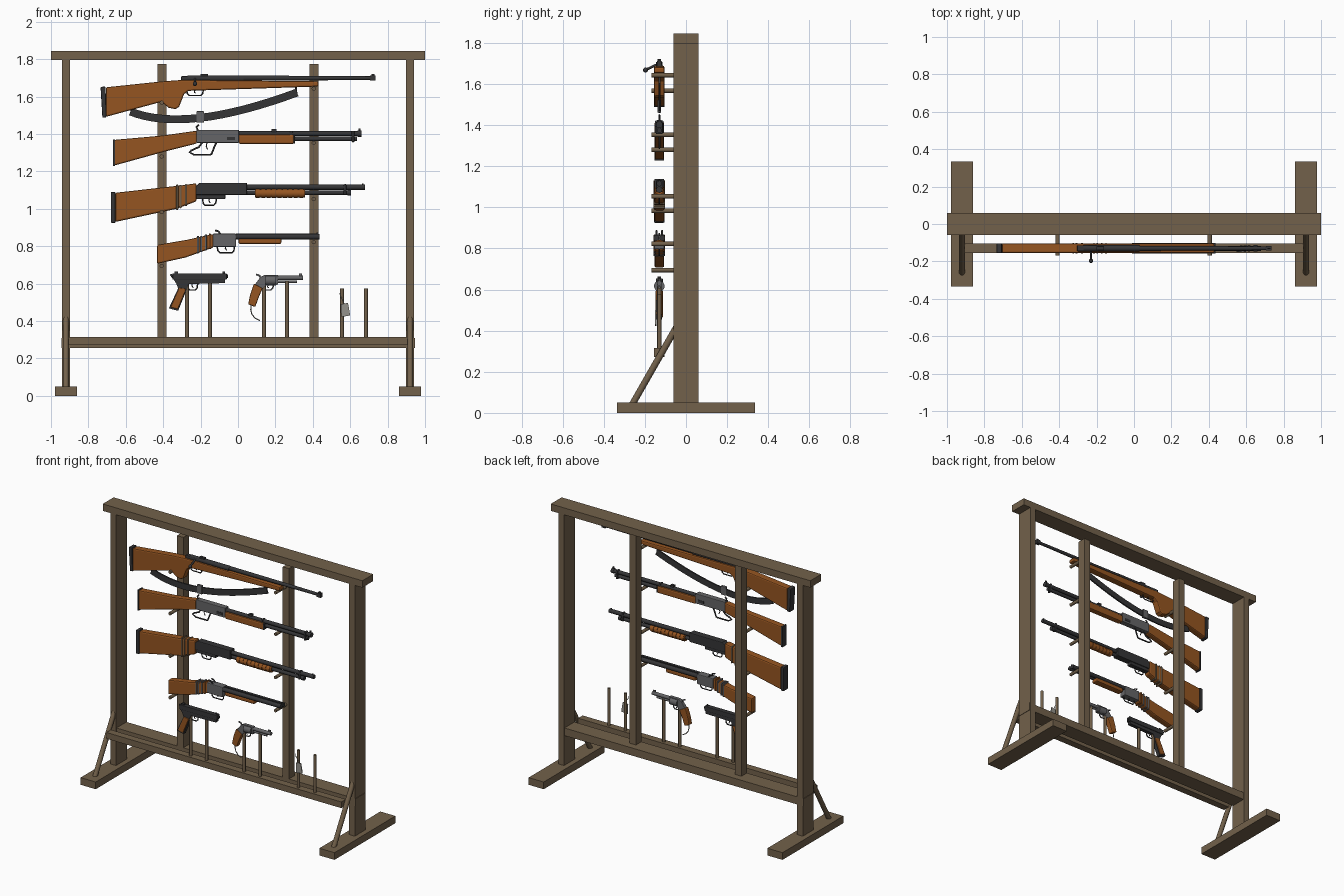
import bpy, bmesh, math
from mathutils import Vector

if "Cube" in bpy.data.objects:
    bpy.data.objects.remove(bpy.data.objects["Cube"])

Y = -0.13  # centre plane of everything displayed


def material(name, r, g, b):
    m = bpy.data.materials.new(name)
    m.diffuse_color = (r, g, b, 1)
    m.use_nodes = True
    m.node_tree.nodes["Principled BSDF"].inputs["Base Color"].default_value = m.diffuse_color
    return m


TIMBER = material("timber", .17, .12, .07)
STOCK = material("stock_wood", .30, .09, .015)
DARK = material("dark_steel", .035, .035, .037)
STEEL = material("grey_steel", .13, .13, .135)
CLOTH = material("cord", .30, .29, .26)


def link(name, bm, mat, smooth=False):
    bmesh.ops.recalc_face_normals(bm, faces=bm.faces)
    me = bpy.data.meshes.new(name)
    bm.to_mesh(me)
    bm.free()
    me.materials.append(mat)
    ob = bpy.data.objects.new(name, me)
    bpy.context.collection.objects.link(ob)
    if smooth:
        bpy.context.view_layer.objects.active = ob
        ob.select_set(True)
        bpy.ops.object.shade_smooth_by_angle(angle=math.radians(40))
        ob.select_set(False)
    return ob


def plate(name, pts, half, mat, y=Y, bevel=0.0):
    """Side outline (x, z) given thickness along y."""
    bm = bmesh.new()
    f = bm.faces.new([bm.verts.new((x, y - half, z)) for x, z in pts])
    new = bmesh.ops.extrude_face_region(bm, geom=[f])["geom"]
    bmesh.ops.translate(bm, vec=(0, 2 * half, 0),
                        verts=[v for v in new if isinstance(v, bmesh.types.BMVert)])
    ob = link(name, bm, mat)
    if bevel:
        b = ob.modifiers.new("rounding", "BEVEL")
        b.width, b.segments = bevel, 2
        b.limit_method, b.angle_limit = "ANGLE", math.radians(50)
    return ob


def block(name, x0, x1, z0, z1, half, mat, y=Y, bevel=0.0):
    return plate(name, [(x0, z0), (x1, z0), (x1, z1), (x0, z1)], half, mat, y, bevel)


def rod(name, p, q, r, mat, r2=None, sides=14):
    p, q = Vector(p), Vector(q)
    bm = bmesh.new()
    bmesh.ops.create_cone(bm, cap_ends=True, segments=sides, radius1=r,
                          radius2=r if r2 is None else r2, depth=(q - p).length)
    bm.transform(Vector((q - p)).to_track_quat("Z", "Y").to_matrix().to_4x4())
    bmesh.ops.translate(bm, vec=(p + q) / 2, verts=bm.verts)
    return link(name, bm, mat, True)


def barrel(name, x0, x1, z, r, mat=DARK, y=Y, r2=None):
    return rod(name, (x0, y, z), (x1, y, z), r, mat, r2)


def wire(name, pts, r, mat, y=Y):
    """Bent bar through (x, z) points."""
    cu = bpy.data.curves.new(name, "CURVE")
    cu.dimensions = "3D"
    cu.bevel_depth, cu.bevel_resolution, cu.use_fill_caps = r, 2, True
    s = cu.splines.new("POLY")
    s.points.add(len(pts) - 1)
    for pt, (x, z) in zip(s.points, pts):
        pt.co = (x, y, z, 1)
    cu.materials.append(mat)
    ob = bpy.data.objects.new(name, cu)
    bpy.context.collection.objects.link(ob)
    ob.select_set(True)
    bpy.context.view_layer.objects.active = ob
    bpy.ops.object.convert(target="MESH")
    bpy.context.object.select_set(False)


def guard(name, x0, x1, top, bottom, mat=DARK):
    """Trigger guard with its trigger."""
    wire(name, [(x0, top + .005), (x0 + .004, bottom + .01), (x0 + .014, bottom),
                (x1 - .014, bottom), (x1 - .004, bottom + .01), (x1, top + .005)], .004, mat)
    m = (x0 + x1) / 2
    wire(name + "_trigger", [(m, top + .005), (m - .003, top - .01), (m + .004, bottom + .012)], .003, mat)


# Rack frame
block("top_beam", -1, 1, 1.797, 1.845, .06, TIMBER, 0)
block("lower_beam", -.945, .945, .257, .31, .055, TIMBER, 0)
block("front_rail", -.905, .905, .272, .315, .025, TIMBER)
for s, side in ((-1, "left"), (1, "right")):
    block(side + "_post", s * .92 - .022, s * .92 + .022, .04, 1.80, .06, TIMBER, 0)
    block(side + "_foot", s * .92 - .058, s * .92 + .058, 0, .05, .335, TIMBER, 0)
    rod(side + "_brace", (s * .92, -.045, .42), (s * .92, -.262, .04), .016, TIMBER)
    block(side + "_slat", s * .407 - .024, s * .407 + .024, .30, 1.775, .03, TIMBER, -.025)

# Horizontal pegs under each long gun, upright pegs on the rail
for x, heights in ((-.408, (1.568, 1.28, .983, .695)), (.405, (1.643, 1.353, 1.053, .822))):
    for z in heights:
        rod("peg", (x, -.04, z), (x, -.168, z), .011, TIMBER)
for x, z in ((-.273, .60), (-.15, .605), (.139, .60), (.262, .615), (.556, .575), (.684, .575)):
    rod("upright_peg", (x, Y, .30), (x, Y, z), .010, TIMBER)

# Bolt rifle
plate("bolt_rifle_stock", [(-.706, 1.65), (-.40, 1.682), (-.30, 1.689), (.43, 1.682), (.43, 1.654),
      (-.265, 1.631), (-.289, 1.612), (-.315, 1.545), (-.335, 1.533), (-.37, 1.54), (-.41, 1.572),
      (-.706, 1.492)], .025, STOCK, bevel=.008)
plate("bolt_rifle_butt_pad", [(-.735, 1.652), (-.708, 1.654), (-.704, 1.489), (-.725, 1.487)], .026, DARK, bevel=.005)
block("bolt_rifle_receiver", -.305, -.20, 1.675, 1.709, .016, DARK, bevel=.006)
barrel("bolt_rifle_chamber", -.27, .03, 1.697, .017)
barrel("bolt_rifle_barrel", .03, .735, 1.699, .014, r2=.010)
block("bolt_rifle_front_band", .705, .735, 1.685, 1.712, .012, DARK)
block("bolt_rifle_front_sight", .715, .73, 1.71, 1.722, .003, DARK)
block("bolt_rifle_rear_sight", -.20, -.16, 1.71, 1.722, .009, DARK)
rod("bolt_handle", (-.23, Y, 1.70), (-.23, -.19, 1.672), .006, DARK)
bm = bmesh.new()
bmesh.ops.create_uvsphere(bm, u_segments=12, v_segments=8, radius=.012)
bmesh.ops.translate(bm, vec=(-.23, -.197, 1.668), verts=bm.verts)
link("bolt_knob", bm, DARK, True)
guard("bolt_rifle_guard", -.275, -.185, 1.633, 1.606)

# Hanging sling, a flat strap along a curve
a, c, b = Vector((-.575, 1.52)), Vector((-.278, 1.402)), Vector((.316, 1.622))
upper, lower = [], []
for i in range(17):
    t = i / 16
    p = a * (1 - t) ** 2 + c * 2 * t * (1 - t) + b * t * t
    d = ((c - a) * (1 - t) + (b - c) * t).normalized() * .021
    upper.append((p.x - d.y, p.y + d.x))
    lower.append((p.x + d.y, p.y - d.x))
plate("sling", upper + lower[::-1], .005, DARK)
block("sling_buckle", -.222, -.182, 1.462, 1.522, .009, STEEL, bevel=.003)
wire("sling_rear_swivel", [(-.57, 1.535), (-.57, 1.515)], .005, DARK)
wire("sling_front_swivel", [(.31, 1.655), (.312, 1.62)], .005, DARK)

# Lever rifle
plate("lever_rifle_stock", [(-.66, 1.369), (-.40, 1.392), (-.22, 1.418), (-.22, 1.349), (-.385, 1.308),
      (-.66, 1.232)], .023, STOCK, bevel=.008)
block("lever_rifle_butt_plate", -.668, -.658, 1.228, 1.371, .023, DARK)
block("lever_rifle_receiver", -.222, .005, 1.353, 1.422, .02, STEEL, bevel=.004)
block("lever_rifle_port", -.06, -.015, 1.367, 1.385, .022, DARK)
block("lever_rifle_forend", .003, .30, 1.347, 1.397, .021, STOCK, bevel=.009)
barrel("lever_rifle_barrel", 0, .655, 1.402, .013)
barrel("lever_rifle_magazine", 0, .635, 1.374, .012)
for x in (.285, .615):
    block("lever_rifle_band", x - .008, x + .008, 1.356, 1.417, .017, DARK, bevel=.006)
block("lever_rifle_forend_cap", .296, .306, 1.349, 1.395, .022, DARK, bevel=.008)
block("lever_rifle_rear_sight", .18, .205, 1.412, 1.426, .01, DARK)
barrel("lever_rifle_muzzle_ring", .64, .66, 1.402, .017)
block("lever_rifle_front_sight", .643, .655, 1.41, 1.43, .003, DARK)
wire("lever_rifle_hammer", [(-.212, 1.415), (-.222, 1.437), (-.21, 1.45)], .005, DARK)
wire("lever_loop", [(-.115, 1.356), (-.125, 1.335), (-.142, 1.292), (-.15, 1.289), (-.235, 1.289), (-.26, 1.303),
                    (-.25, 1.312), (-.21, 1.33), (-.19, 1.356)], .005, DARK)
wire("lever_rifle_trigger", [(-.165, 1.356), (-.17, 1.335), (-.163, 1.318)], .003, DARK)

# Pump shotgun
plate("shotgun_stock", [(-.656, 1.086), (-.29, 1.127), (-.222, 1.137), (-.222, 1.04), (-.33, 1.0),
      (-.656, .93)], .025, STOCK, bevel=.009)
block("shotgun_butt_pad", -.68, -.655, .925, 1.09, .026, DARK, bevel=.005)
for x, z0, z1 in ((-.325, .994, 1.13), (-.307, 1.003, 1.128), (-.278, 1.014, 1.132)):
    block("shotgun_stock_wrap", x - .006, x + .006, z0, z1, .029, TIMBER, bevel=.005)
plate("shotgun_receiver", [(-.225, 1.12), (-.205, 1.139), (.048, 1.139), (.048, 1.074), (-.225, 1.074)],
      .024, DARK, bevel=.005)
block("shotgun_trigger_plate", -.222, -.068, 1.053, 1.078, .018, DARK, bevel=.003)
guard("shotgun_guard", -.19, -.115, 1.053, 1.02)
barrel("shotgun_barrel", .04, .68, 1.116, .014)
barrel("shotgun_magazine", .04, .60, 1.086, .012)
barrel("shotgun_pump", .09, .358, 1.083, .021, STOCK)
for i in range(9):
    barrel("shotgun_pump_ridge", .096 + i * .029, .116 + i * .029, 1.083, .0245, STOCK)
block("shotgun_bracket", .565, .58, 1.074, 1.132, .016, DARK, bevel=.005)
barrel("shotgun_magazine_cap", .585, .605, 1.086, .0155)
block("shotgun_bead", .664, .672, 1.128, 1.136, .003, DARK)

# Short double-barrel
plate("double_barrel_stock", [(-.433, .807), (-.27, .835), (-.132, .866), (-.132, .793), (-.28, .74),
      (-.433, .706)], .024, STOCK, bevel=.008)
for x, z0, z1 in ((-.214, .762, .856), (-.197, .768, .855), (-.172, .778, .864), (-.15, .785, .868)):
    block("double_barrel_wrap", x - .006, x + .006, z0, z1, .028, STEEL if x < -.16 else STOCK, bevel=.005)
block("double_barrel_receiver", -.134, -.01, .797, .868, .025, STEEL, bevel=.005)
guard("double_barrel_guard", -.112, -.018, .80, .766)
block("double_barrel_forend", .003, .232, .812, .842, .024, STOCK, bevel=.009)
for s in (-1, 1):
    barrel("double_barrel_tube", -.012, .435, .851, .0145, y=Y + s * .0145)
    wire("double_barrel_hammer", [(-.09, .86), (-.105, .88), (-.122, .885)], .005, DARK, Y + s * .014)
block("double_barrel_rib", -.01, .43, .86, .868, .004, DARK)
block("double_barrel_bead", .42, .43, .868, .874, .003, DARK)

# Semi-automatic pistol
block("pistol_slide", -.35, -.06, .622, .655, .017, DARK, bevel=.004)
plate("pistol_frame", [(-.345, .625), (-.07, .625), (-.07, .603), (-.265, .598), (-.272, .575), (-.32, .455),
      (-.37, .468), (-.32, .575), (-.33, .60)], .013, DARK)
plate("pistol_grip_panels", [(-.315, .578), (-.277, .572), (-.322, .464), (-.36, .474)], .019, STOCK, bevel=.004)
guard("pistol_guard", -.272, -.215, .60, .566)
block("pistol_rear_sight", -.34, -.32, .654, .664, .009, DARK)
block("pistol_front_sight", -.082, -.07, .654, .664, .003, DARK)
wire("pistol_hammer", [(-.345, .632), (-.36, .65)], .006, DARK)
barrel("pistol_muzzle", -.065, -.054, .639, .009)

# Revolver
plate("revolver_frame", [(.12, .635), (.14, .646), (.215, .646), (.215, .595), (.15, .59), (.13, .572),
      (.09, .595)], .012, STEEL, bevel=.003)
barrel("revolver_cylinder", .147, .203, .617, .026, STEEL)
barrel("revolver_barrel", .21, .348, .631, .012, STEEL)
barrel("revolver_ejector", .21, .315, .611, .007, STEEL)
block("revolver_front_sight", .325, .342, .64, .654, .003, STEEL)
plate("revolver_grip", [(.085, .60), (.132, .575), (.112, .53), (.092, .475), (.054, .49), (.066, .545)],
      .018, STOCK, bevel=.006)
wire("revolver_hammer", [(.125, .62), (.115, .643), (.097, .65)], .005, STEEL)
guard("revolver_guard", .132, .19, .592, .566, STEEL)
wire("revolver_lanyard", [(.07, .485), (.068, .46), (.075, .435), (.092, .415), (.117, .402)], .003, CLOTH)

# Blank tag tied to an empty peg
plate("tag", [(.55, .49), (.588, .497), (.60, .43), (.553, .422)], .003, CLOTH, y=-.147)
wire("tag_string", [(.568, .49), (.56, .515), (.548, .53), (.545, .55)], .002, CLOTH, y=-.144)
